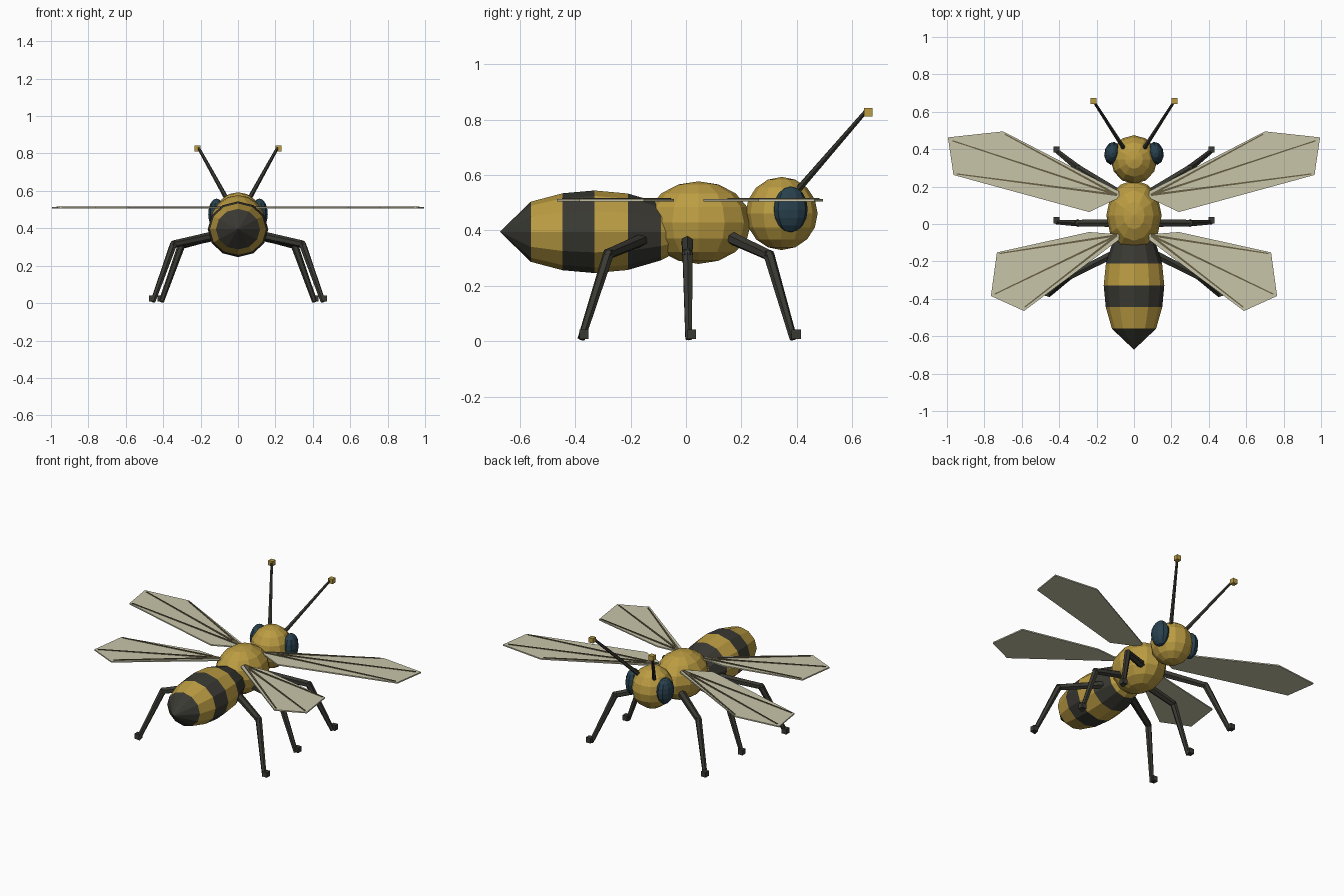
import bpy, bmesh, math
from mathutils import Vector, Matrix

if "Cube" in bpy.data.objects:
    bpy.data.objects.remove(bpy.data.objects["Cube"])


def material(name, rgb):
    m = bpy.data.materials.new(name)
    m.diffuse_color = (*rgb, 1)
    m.use_nodes = True
    m.node_tree.nodes["Principled BSDF"].inputs["Base Color"].default_value = m.diffuse_color
    return m


YELLOW = material("honey yellow", (0.50, 0.335, 0.055))
BLACK = material("charcoal", (0.042, 0.041, 0.033))
EYE = material("dark teal", (0.021, 0.052, 0.075))
WING = material("pale wing", (0.58, 0.555, 0.40))
VEIN = material("wing vein", (0.14, 0.115, 0.06))


def finish(bm, name, *mats):
    bmesh.ops.recalc_face_normals(bm, faces=bm.faces)
    me = bpy.data.meshes.new(name)
    bm.to_mesh(me)
    bm.free()
    for m in mats:
        me.materials.append(m)
    ob = bpy.data.objects.new(name, me)
    bpy.context.collection.objects.link(ob)
    return ob


def ball(name, mat, center, radii, seg, rings, turn=0):
    bm = bmesh.new()
    mtx = (Matrix.Translation(center) @ Matrix.Rotation(turn, 4, 'Z')
           @ Matrix.Diagonal((*radii, 1)))
    bmesh.ops.create_uvsphere(bm, u_segments=seg, v_segments=rings, radius=1, matrix=mtx)
    return finish(bm, name, mat)


def add_rod(bm, a, b, r1, r2, sides=6):
    a, b = Vector(a), Vector(b)
    d = b - a
    mtx = Matrix.Translation((a + b) / 2) @ d.to_track_quat('Z', 'Y').to_matrix().to_4x4()
    bmesh.ops.create_cone(bm, cap_ends=True, segments=sides, radius1=r1, radius2=r2,
                          depth=d.length, matrix=mtx)


def add_cube(bm, center, size):
    bmesh.ops.create_cube(bm, size=size, matrix=Matrix.Translation(center))


def prism(bm, outline, z0, z1):
    low = [bm.verts.new((x, y, z0)) for x, y in outline]
    top = [bm.verts.new((x, y, z1)) for x, y in outline]
    bm.faces.new(low)
    bm.faces.new(top)
    n = len(outline)
    for i in range(n):
        j = (i + 1) % n
        bm.faces.new((low[i], low[j], top[j], top[i]))


# Abdomen: lathed rings along y, striped band by band
SIDES = 12
profile = [(-0.56, 0.118), (-0.445, 0.151), (-0.33, 0.162),
           (-0.21, 0.150), (-0.09, 0.112), (0.0, 0.06)]
bm = bmesh.new()
tip = bm.verts.new((0, -0.672, 0.395))
rings = []
for y, r in profile:
    rings.append([bm.verts.new((r * math.cos(2 * math.pi * k / SIDES), y,
                                0.395 + 0.92 * r * math.sin(2 * math.pi * k / SIDES)))
                  for k in range(SIDES)])
for k in range(SIDES):
    n = (k + 1) % SIDES
    bm.faces.new((tip, rings[0][k], rings[0][n])).material_index = 1
    for i in range(len(rings) - 1):
        f = bm.faces.new((rings[i][k], rings[i][n], rings[i + 1][n], rings[i + 1][k]))
        f.material_index = i % 2
bm.faces.new(rings[-1])
finish(bm, "abdomen", YELLOW, BLACK)

# Thorax and head
ball("thorax", YELLOW, (0, 0.045, 0.428), (0.148, 0.19, 0.149), 12, 8)
ball("head", YELLOW, (0, 0.345, 0.461), (0.125, 0.13, 0.132), 12, 8)

# foot, knee and hip of each right leg
LEGS = {
    "front": ((0.09, 0.17, 0.37), (0.30, 0.30, 0.31), (0.41, 0.388, 0.008)),
    "middle": ((0.09, 0.005, 0.365), (0.30, 0.005, 0.315), (0.41, 0.010, 0.008)),
    "rear": ((0.09, -0.15, 0.37), (0.345, -0.28, 0.315), (0.455, -0.378, 0.008)),
}

# Wing outlines (right side) and the ends of their veins
WINGS = {
    "fore_wing": ([(0.08, 0.14), (0.24, 0.064), (0.965, 0.262), (0.995, 0.463),
                   (0.70, 0.495), (0.08, 0.175)],
                  (0.09, 0.155), [(0.69, 0.48), (0.97, 0.445), (0.95, 0.268)]),
    "hind_wing": ([(0.08, -0.055), (0.24, -0.043), (0.733, -0.152), (0.765, -0.385),
                   (0.588, -0.465), (0.08, -0.085)],
                  (0.09, -0.06), [(0.72, -0.158), (0.745, -0.375), (0.585, -0.445)]),
}

for side, s in (("right", 1), ("left", -1)):
    def flip(p):
        return (p[0] * s, *p[1:])

    # Compound eyes
    ball(f"eye_{side}", EYE, flip((0.115, 0.378, 0.476)), (0.044, 0.062, 0.083), 10, 8, 0.15 * s)

    # Antennae with block tips
    bm = bmesh.new()
    add_rod(bm, flip((0.045, 0.39, 0.53)), flip((0.213, 0.652, 0.833)), 0.013, 0.008)
    finish(bm, f"antenna_{side}", BLACK)
    bm = bmesh.new()
    add_cube(bm, flip((0.216, 0.657, 0.827)), 0.031)
    finish(bm, f"antenna_tip_{side}", YELLOW)

    # Jointed legs with small block feet
    for name, (hip, knee, foot) in LEGS.items():
        bm = bmesh.new()
        add_rod(bm, flip(hip), flip(knee), 0.024, 0.02)
        add_rod(bm, flip(knee), flip(foot), 0.02, 0.014)
        bmesh.ops.create_uvsphere(bm, u_segments=6, v_segments=4, radius=0.021,
                                  matrix=Matrix.Translation(flip(knee)))
        add_cube(bm, flip((foot[0] + 0.005, foot[1] + 0.01, 0.025)), 0.033)
        finish(bm, f"{name}_leg_{side}", BLACK)

    # Wing plates with raised veins
    for name, (outline, root, ends) in WINGS.items():
        bm = bmesh.new()
        prism(bm, [flip(p) for p in outline], 0.505, 0.513)
        finish(bm, f"{name}_{side}", WING)
        bm = bmesh.new()
        for end in ends:
            a, b = Vector(flip(root)), Vector(flip(end))
            n = (b - a).normalized().orthogonal()
            prism(bm, [a + n * 0.006, a - n * 0.006, b - n * 0.003, b + n * 0.003],
                  0.511, 0.517)
        finish(bm, f"{name}_veins_{side}", VEIN)
